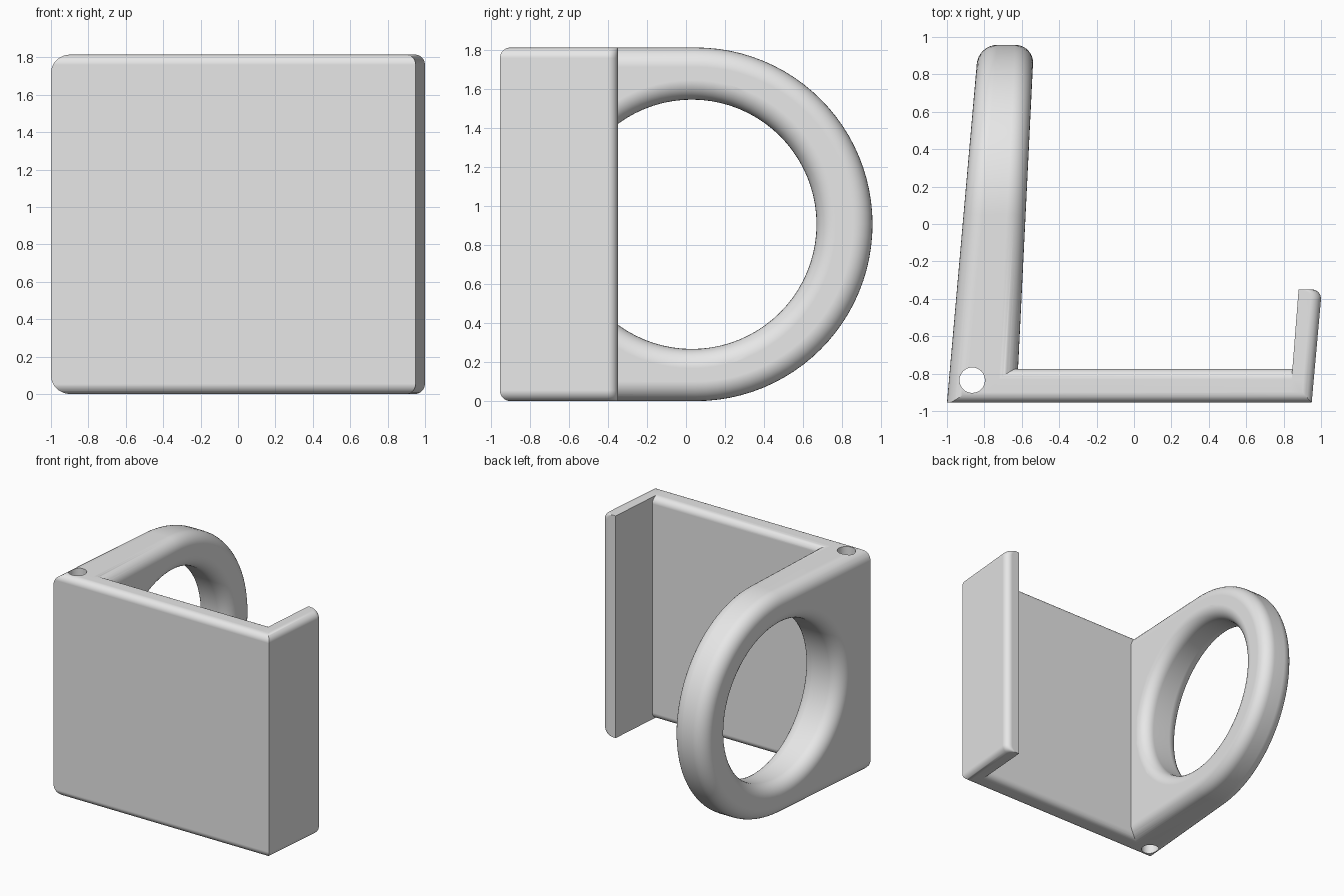
import bpy
import bmesh
from math import sin, cos, pi

cube = bpy.data.objects.get("Cube")
if cube:
    bpy.data.objects.remove(cube, do_unlink=True)

HEIGHT = 1.815
MID = HEIGHT / 2
FRONT = -0.955
BACK = -0.775       # rear face of the plate
OVER = -1.2         # parts overshoot the front, then get trimmed
BIG, SMALL = 0.1, 0.055   # edge radii

grey = bpy.data.materials.new("light grey")
grey.use_nodes = True
grey.diffuse_color = (0.8, 0.8, 0.8, 1)
grey.node_tree.nodes["Principled BSDF"].inputs["Base Color"].default_value = (0.8, 0.8, 0.8, 1)


def quarter(r, n=8):
    """Rounded edge as (inset, depth) pairs, from the face to the rim."""
    return [(r * (1 - sin(i * pi / 2 / n)), r * (1 - cos(i * pi / 2 / n)))
            for i in range(n + 1)]


def loft(name, loops):
    """Closed solid through a series of equal loops."""
    bm = bmesh.new()
    rings = [[bm.verts.new(p) for p in loop] for loop in loops]
    for a, b in zip(rings, rings[1:]):
        for i in range(len(a)):
            j = (i + 1) % len(a)
            bm.faces.new((a[i], a[j], b[j], b[i]))
    bm.faces.new(rings[0])
    bm.faces.new(rings[-1])
    bmesh.ops.recalc_face_normals(bm, faces=bm.faces)
    mesh = bpy.data.meshes.new(name)
    bm.to_mesh(mesh)
    bm.free()
    mesh.materials.append(grey)
    obj = bpy.data.objects.new(name, mesh)
    bpy.context.collection.objects.link(obj)
    return obj


def combine(target, other, operation):
    """Apply an exact boolean and discard the second solid."""
    mod = target.modifiers.new("combine", 'BOOLEAN')
    mod.operation, mod.solver, mod.object = operation, 'EXACT', other
    bpy.context.view_layer.objects.active = target
    bpy.ops.object.modifier_apply(modifier=mod.name)
    bpy.data.objects.remove(other, do_unlink=True)


def rounded_side(square, rounded, r):
    """Full-height section with one side rounded at top and bottom."""
    edge = quarter(r)
    return ([(square, 0)] + [(rounded - o, d) for o, d in edge]
            + [(rounded - o, HEIGHT - d) for o, d in reversed(edge)]
            + [(square, HEIGHT)])


# Arm: tapered slab with a round end and softened rim
def arm_outer(y):
    return -1 + 0.088 * (y - FRONT)


def arm_inner(y):
    return -0.62 + 0.049 * (y - BACK)


def across_arm(outline, section):
    """Carry an outline from the outer to the inner face of the arm."""
    outer = [[(arm_outer(y) + d, y, z) for y, z in outline(o)] for o, d in section]
    inner = [[(arm_inner(y) - d, y, z) for y, z in outline(o)] for o, d in reversed(section)]
    return outer + inner


def arm_outline(o):
    arc = [-pi / 2 + pi * i / 48 for i in range(49)]
    return ([(OVER, o)]
            + [(0.05 + (MID - o) * cos(a), MID + (MID - o) * sin(a)) for a in arc]
            + [(OVER, HEIGHT - o)])


def opening_outline(o):
    turn = [2 * pi * i / 80 for i in range(80)]
    return [(0.03 + (0.64 + o) * cos(a), MID + (0.64 + o) * sin(a)) for a in turn]


holder = loft("holder", across_arm(arm_outline, quarter(BIG)))
opening = loft("ring_opening", across_arm(opening_outline, [(BIG, -BIG)] + quarter(BIG)))
combine(holder, opening, 'DIFFERENCE')

# Plate: ends inside the arm and the lip
plate_section = rounded_side(OVER, BACK, SMALL)
plate = loft("plate", [[(x, y, z) for y, z in plate_section] for x in (-0.75, 0.9)])
combine(holder, plate, 'UNION')


# Lip: short leaning wall with a rounded outer end
def lip_loop(y, inset=0):
    inside = 0.845 + 0.078 * (y + 0.8)
    outside = 0.95 + 0.09 * (y - FRONT) - inset
    return [(x, y, z) for x, z in rounded_side(inside, outside, SMALL)]


lip_end = [lip_loop(-0.35 - d, o) for o, d in reversed(quarter(SMALL))]
combine(holder, loft("lip", [lip_loop(OVER)] + lip_end), 'UNION')

# Trim the front flat with rounded top and bottom edges
edge = quarter(SMALL)
trim = ([(-1.5, -0.2), (FRONT + SMALL, -0.2)]
        + [(FRONT + o, d) for o, d in edge]
        + [(FRONT + o, HEIGHT - d) for o, d in reversed(edge)]
        + [(FRONT + SMALL, HEIGHT + 0.2), (-1.5, HEIGHT + 0.2)])
combine(holder, loft("front_trim", [[(x, y, z) for y, z in trim] for x in (-1.5, 1.5)]),
        'DIFFERENCE')

# Pin hole through the corner
pin = [(-0.865 + 0.068 * cos(2 * pi * i / 32), -0.835 + 0.068 * sin(2 * pi * i / 32))
       for i in range(32)]
combine(holder, loft("pin_hole", [[(x, y, z) for x, y in pin] for z in (-0.2, HEIGHT + 0.2)]),
        'DIFFERENCE')

# Smooth the rounded edges, keep flats flat
bpy.ops.object.select_all(action='DESELECT')
holder.select_set(True)
bpy.context.view_layer.objects.active = holder
bpy.ops.object.shade_smooth_by_angle(angle=pi / 6)
weighted = holder.modifiers.new("even_shading", 'WEIGHTED_NORMAL')
weighted.keep_sharp = True
